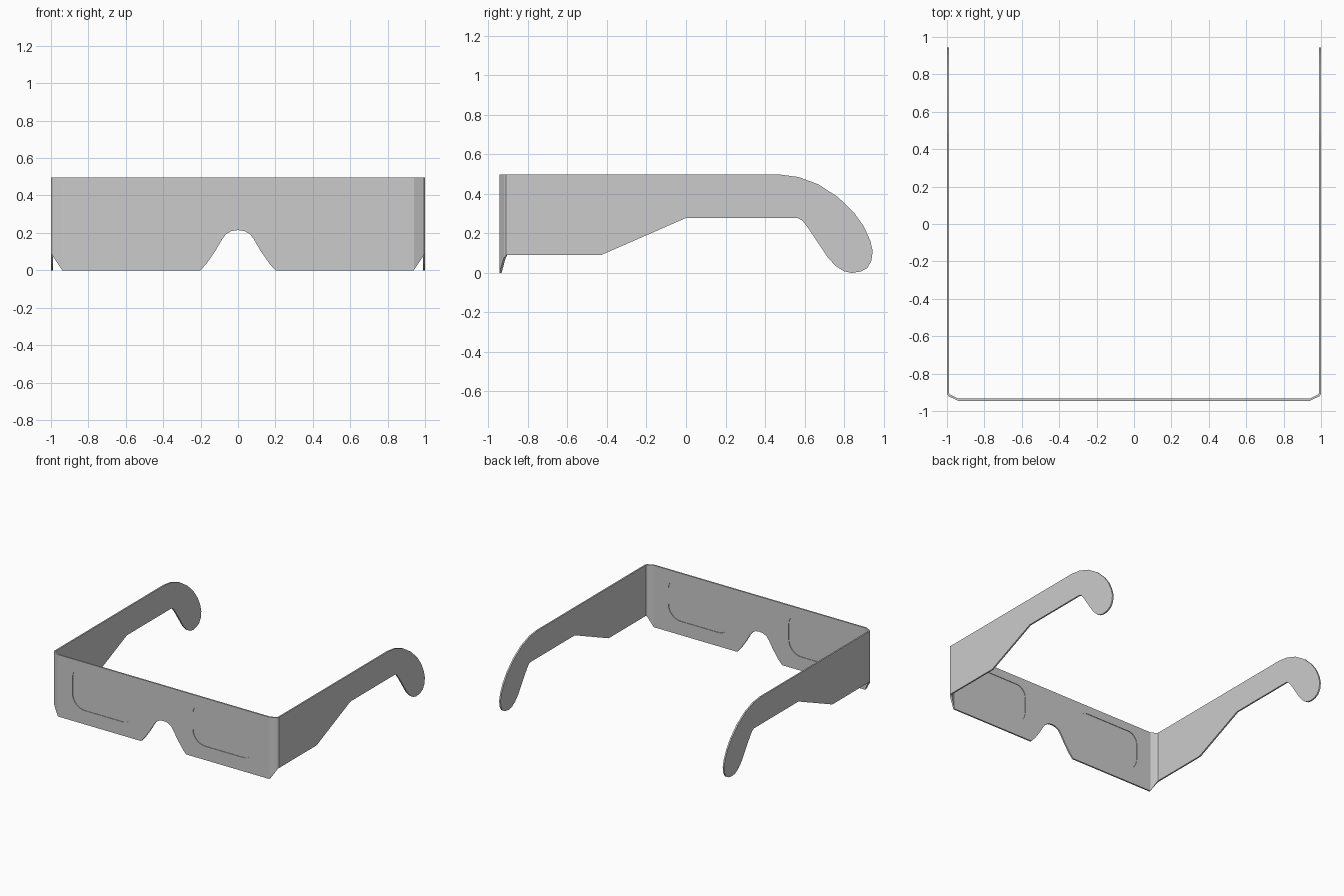
import bpy, bmesh, math
from mathutils import Vector

if "Cube" in bpy.data.objects:
    bpy.data.objects.remove(bpy.data.objects["Cube"])

TOP = 0.497
T = 0.012  # card thickness


def sheet(name, loops, place, thick):
    """Filled flat outline (inner loops become holes), given thickness and placed."""
    cu = bpy.data.curves.new(name + "_outline", 'CURVE')
    cu.dimensions = '2D'
    cu.fill_mode = 'BOTH'
    cu.extrude = thick / 2
    for pts in loops:
        sp = cu.splines.new('POLY')
        sp.points.add(len(pts) - 1)
        for p, (a, b) in zip(sp.points, pts):
            p.co = (a, b, 0, 1)
        sp.use_cyclic_u = True
    tmp = bpy.data.objects.new(name + "_tmp", cu)
    bpy.context.collection.objects.link(tmp)
    dg = bpy.context.evaluated_depsgraph_get()
    me = bpy.data.meshes.new_from_object(tmp.evaluated_get(dg))
    bpy.data.objects.remove(tmp)
    for v in me.vertices:
        v.co = Vector(place(*v.co))
    return finish(name, me)


def finish(name, me):
    bm = bmesh.new()
    bm.from_mesh(me)
    bmesh.ops.remove_doubles(bm, verts=bm.verts, dist=1e-5)
    bmesh.ops.recalc_face_normals(bm, faces=bm.faces)
    for f in bm.faces:
        f.smooth = False
    bm.to_mesh(me)
    bm.free()
    me.name = name
    ob = bpy.data.objects.new(name, me)
    bpy.context.collection.objects.link(ob)
    return ob


def rounded(corners, n=8):
    """Rounded polygon outline from (x, z, centre direction, radius) corners."""
    pts = []
    for cx, cz, start, r in corners:
        for i in range(n + 1):
            a = math.radians(start + 90 * i / n)
            pts.append((cx + r * math.cos(a), cz + r * math.sin(a)))
    return pts


# Lens opening, larger curve at the lower corners
lens = rounded([(0.73, 0.35, 0, 0.08), (0.34, 0.35, 90, 0.08),
                (0.37, 0.22, 180, 0.11), (0.70, 0.22, 270, 0.11)])
lens_l = [(-x, z) for x, z in lens]

# Front card with nose notch
nose = [(0.20, 0), (0.165, 0.04), (0.12, 0.105), (0.085, 0.165),
        (0.065, 0.192), (0.035, 0.21)]
half = [(0.94, TOP), (0.94, 0)] + nose
outline = half + [(0, 0.215)] + [(-x, z) for x, z in reversed(half)]
front_y = -0.945 + T / 2
sheet("front_card", [outline, lens, lens_l],
      lambda a, b, c: (a, front_y - c, b), T)

# Temple arm profile in (y, z), with the ear hook
arm = [(-0.91, TOP), (0.48, TOP), (0.57, 0.485), (0.67, 0.448), (0.77, 0.383),
       (0.85, 0.305), (0.90, 0.235), (0.932, 0.165), (0.945, 0.11),
       (0.938, 0.06), (0.918, 0.025), (0.885, 0.007), (0.84, 0.0),
       (0.80, 0.008), (0.76, 0.033), (0.72, 0.075), (0.68, 0.135),
       (0.62, 0.225), (0.587, 0.267), (0.565, 0.278), (0.0, 0.278),
       (-0.43, 0.09), (-0.91, 0.09)]

# Folded corner stations: outer xy, inner xy, bottom z
fold = [((0.94, -0.945), (0.94, -0.933), 0.0),
        ((0.99, -0.922), (0.98, -0.913), 0.075),
        ((1.0, -0.91), (0.988, -0.905), 0.09)]

for side, s in (("right", 1), ("left", -1)):
    # Lens film set inside the card thickness
    film = lens if s > 0 else lens_l
    sheet(side + "_lens_film", [film],
          lambda a, b, c: (a, front_y - c, b), 0.003)

    # Temple arm
    sheet(side + "_arm", [arm],
          lambda a, b, c: (s * (1 - T / 2) + c, a, b), T)

    # Folded corner joining card and arm
    bm = bmesh.new()
    rings = []
    for (ox, oy), (ix, iy), z in fold:
        rings.append([bm.verts.new((s * x, y, h)) for x, y, h in
                      ((ox, oy, z), (ox, oy, TOP), (ix, iy, TOP), (ix, iy, z))])
    for a, b in zip(rings, rings[1:]):
        for i in range(4):
            j = (i + 1) % 4
            bm.faces.new((a[i], a[j], b[j], b[i]))
    bm.faces.new(rings[0])
    bm.faces.new(rings[-1])
    me = bpy.data.meshes.new(side + "_corner_fold")
    bm.to_mesh(me)
    bm.free()
    finish(side + "_corner_fold", me)
